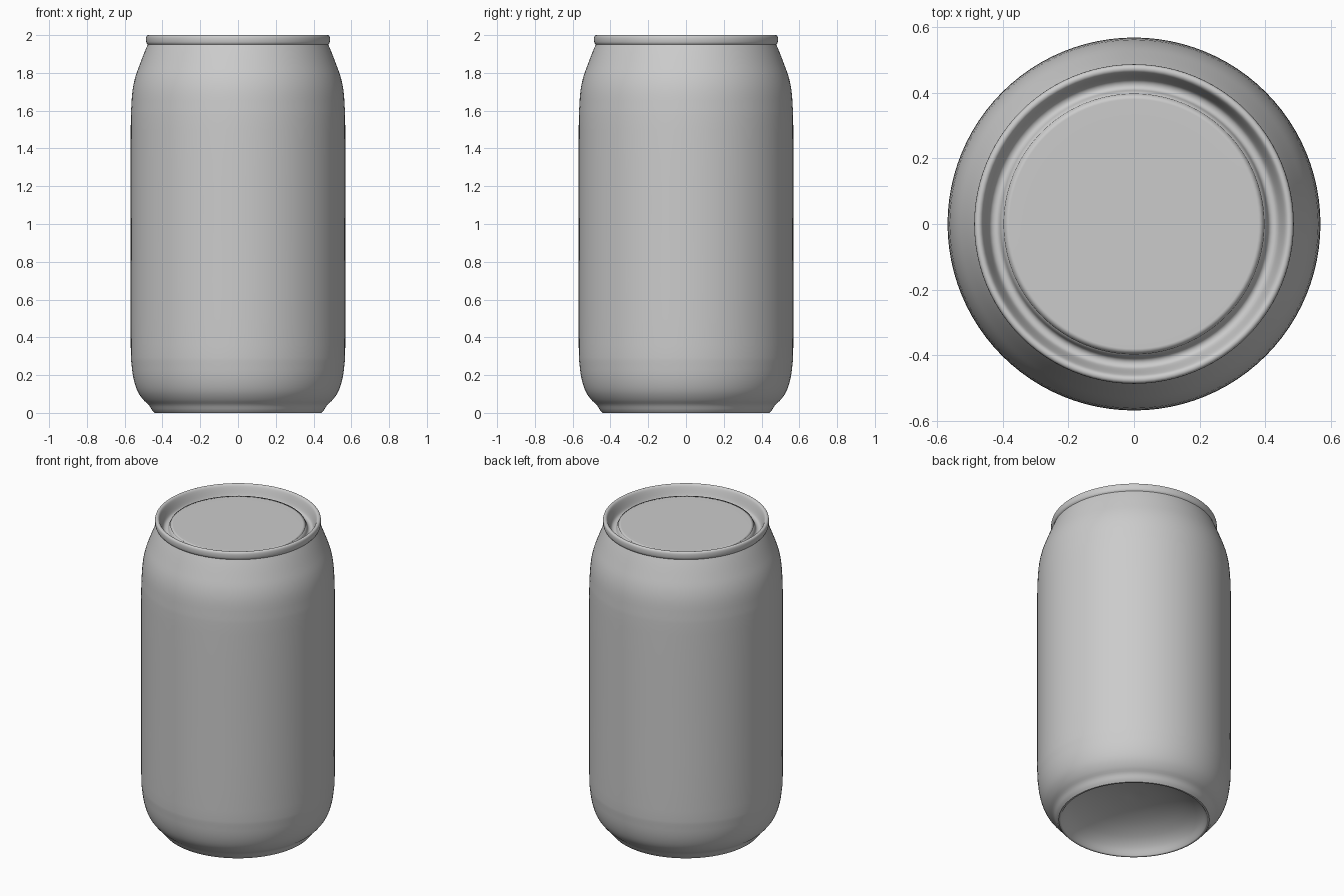
import bpy, math

if "Cube" in bpy.data.objects:
    bpy.data.objects.remove(bpy.data.objects["Cube"])

SEGMENTS = 96

metal = bpy.data.materials.new("plain grey metal")
metal.diffuse_color = (0.6, 0.6, 0.6, 1)
metal.use_nodes = True
metal.node_tree.nodes["Principled BSDF"].inputs["Base Color"].default_value = metal.diffuse_color


def smooth_profile(points, steps=3):
    """Catmull-Rom curve through (radius, height) points."""
    pts = [points[0]] + points + [points[-1]]
    out = []
    for a, b, c, d in zip(pts, pts[1:], pts[2:], pts[3:]):
        for s in range(steps):
            t = s / steps
            out.append(tuple(
                0.5 * (2 * b[k] + (c[k] - a[k]) * t
                       + (2 * a[k] - 5 * b[k] + 4 * c[k] - d[k]) * t * t
                       + (3 * b[k] - a[k] - 3 * c[k] + d[k]) * t ** 3)
                for k in (0, 1)))
    return out + [points[-1]]


def lathe(name, points):
    """Turn a profile, listed from outside/bottom upward, around z."""
    verts, rings, faces = [], [], []
    for r, z in smooth_profile(points):
        start = len(verts)
        if r < 1e-5:
            verts.append((0, 0, z))
            rings.append([start] * SEGMENTS)
        else:
            for i in range(SEGMENTS):
                a = 2 * math.pi * i / SEGMENTS
                verts.append((r * math.cos(a), r * math.sin(a), z))
            rings.append(list(range(start, start + SEGMENTS)))
    for lo, hi in zip(rings, rings[1:]):
        for i in range(SEGMENTS):
            j = (i + 1) % SEGMENTS
            quad = [lo[i], lo[j], hi[j], hi[i]]
            faces.append(list(dict.fromkeys(quad)))
    mesh = bpy.data.meshes.new(name)
    mesh.from_pydata(verts, [], faces)
    mesh.materials.append(metal)
    mesh.shade_smooth()
    obj = bpy.data.objects.new(name, mesh)
    bpy.context.collection.objects.link(obj)
    return obj


# Domed underside, from the centre out to the standing ring
lathe("base_dome", [
    (0, 0.165), (0.14, 0.153), (0.26, 0.125), (0.35, 0.085),
    (0.40, 0.045), (0.425, 0.008), (0.432, 0), (0.442, 0)])

# Side wall with tapered foot and neck
lathe("can_body", [
    (0.442, 0), (0.456, 0.016), (0.473, 0.043), (0.502, 0.07),
    (0.532, 0.115), (0.553, 0.18), (0.564, 0.26), (0.568, 0.36),
    (0.568, 0.9), (0.568, 1.5), (0.565, 1.62), (0.558, 1.71),
    (0.543, 1.78), (0.52, 1.845), (0.495, 1.91), (0.478, 1.95)])

# Rolled rim, groove and raised lid panel
lathe("rim_and_lid", [
    (0.478, 1.95), (0.485, 1.96), (0.487, 1.98), (0.484, 1.995),
    (0.475, 2.0), (0.465, 1.996), (0.457, 1.98), (0.444, 1.94),
    (0.435, 1.925), (0.422, 1.921), (0.411, 1.927), (0.404, 1.943),
    (0.395, 1.953), (0.38, 1.956), (0.2, 1.956), (0, 1.956)])
